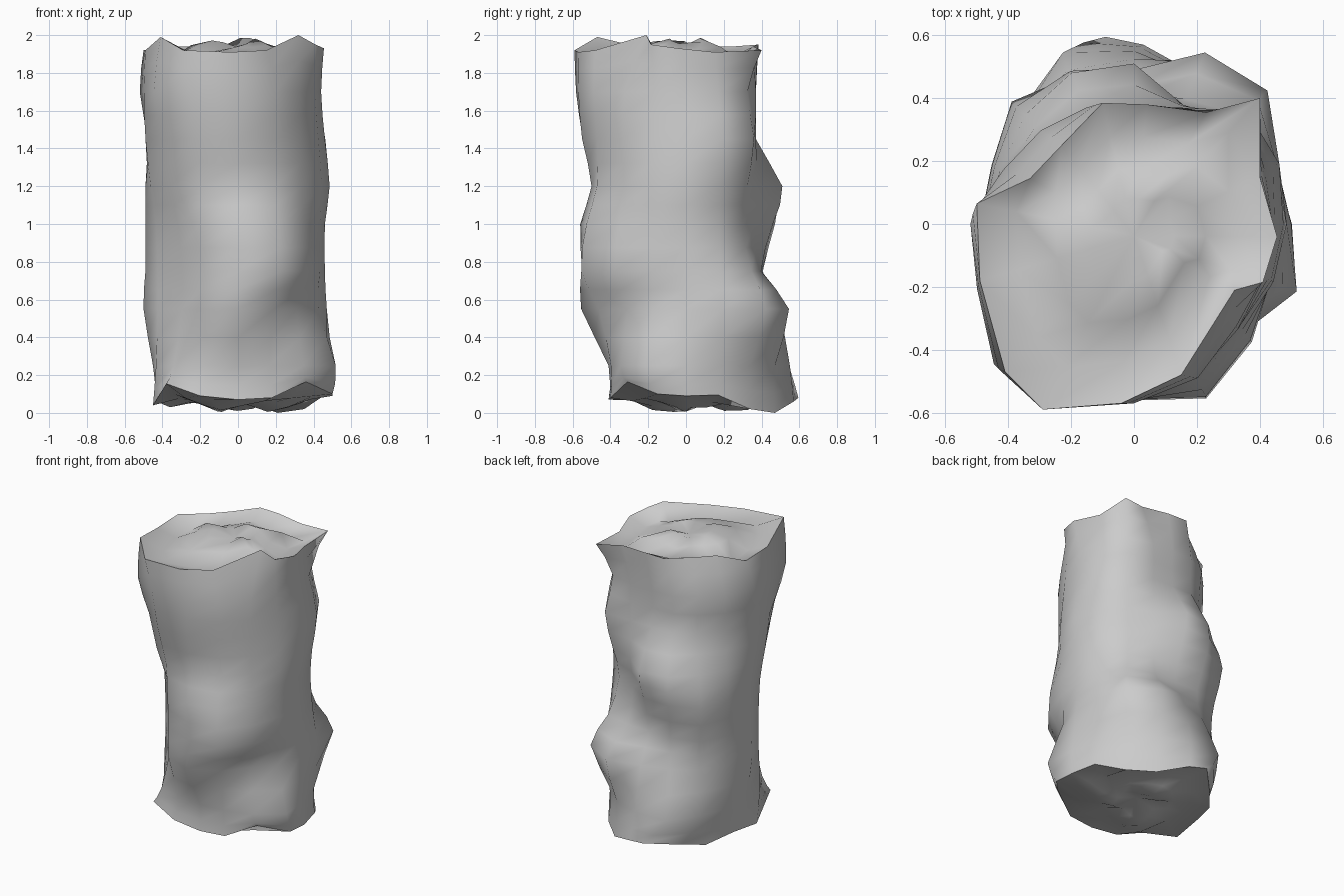
import bpy, bmesh, math, random
from mathutils import Vector

if "Cube" in bpy.data.objects:
    bpy.data.objects.remove(bpy.data.objects["Cube"])

random.seed(4)
N = 16  # columns around the trunk

# Wall radii per height, one value every 22.5 degrees starting at +x
LEVELS = {
    0.25: (.50, .48, .48, .51, .55, .59, .51, .47, .45, .47, .48, .44, .41, .43, .49, .56),
    0.55: (.47, .50, .60, .59, .49, .47, .48, .47, .50, .46, .42, .51, .555, .50, .44, .46),
    0.75: (.46, .48, .49, .43, .40, .44, .50, .48, .49, .46, .42, .51, .55, .60, .53, .47),
    1.00: (.46, .46, .42, .39, .46, .51, .55, .49, .49, .47, .45, .52, .56, .57, .50, .47),
    1.20: (.485, .47, .46, .41, .51, .52, .49, .48, .49, .50, .51, .53, .50, .51, .47, .48),
    1.45: (.46, .50, .51, .40, .37, .40, .40, .44, .48, .53, .56, .59, .55, .51, .47, .46),
    1.70: (.44, .45, .46, .40, .37, .40, .42, .45, .52, .54, .63, .63, .57, .53, .46, .44),
}
# Ragged broken rims
TOP = [(.455, -.04, 1.93), (.40, .15, 1.91), (.40, .40, 1.92), (.23, .355, 1.94),
       (.04, .38, 1.95), (-.10, .385, 1.95), (-.23, .25, 1.94), (-.33, .145, 1.94),
       (-.50, .065, 1.92), (-.49, -.18, 1.92), (-.41, -.47, 1.99), (-.29, -.59, 1.92),
       (-.04, -.57, 1.91), (.15, -.48, 1.92), (.32, -.21, 2.0), (.41, -.185, 1.95)]
BOTTOM = [(.50, 0, .09), (.46, .17, .095), (.35, .34, .02), (.21, .47, .0),
          (.03, .57, .06), (-.09, .595, .08), (-.26, .42, .05), (-.36, .30, .03),
          (-.43, .10, .06), (-.45, -.12, .04), (-.38, -.37, .155), (-.20, -.405, .09),
          (0, -.41, .07), (.18, -.40, .08), (.36, -.31, .165), (.50, -.15, .10)]


def wall_ring(z, radii):
    return [Vector((r * math.cos(math.tau * i / N), r * math.sin(math.tau * i / N), z))
            for i, r in enumerate(radii)]


def midpoint(a, b, c, d):
    return (b + c) * 0.5625 - (a + d) * 0.0625


def bridge(bm, lower, upper):
    for i in range(N):
        j = (i + 1) % N
        bm.faces.new((lower[i], lower[j], upper[j], upper[i]))


def cap(bm, rim, heights, centre, up, low, high):
    """Rough end surface: shrinking rings with uneven heights."""
    prev = rim
    c = sum((v.co for v in rim), Vector()) / N
    for scale, z in heights:
        ring = []
        phase = random.uniform(0, math.tau)
        for i, v in enumerate(rim):
            p = c.lerp(v.co, scale)
            wave = .015 * math.sin(3 * math.tau * i / N + phase)
            p.z = min(high, max(low, z + wave + random.uniform(-.012, .012)))
            ring.append(bm.verts.new(p))
        bridge(bm, *((prev, ring) if up else (ring, prev)))
        prev = ring
    tip = bm.verts.new((c.x, c.y, centre))
    for i in range(N):
        a, b = prev[i], prev[(i + 1) % N]
        bm.faces.new((a, b, tip) if up else (b, a, tip))


# Trunk wall with in-between rings for a smooth flow
rings = ([[Vector(p) for p in BOTTOM]] + [wall_ring(z, r) for z, r in LEVELS.items()]
         + [[Vector(p) for p in TOP]])
last = len(rings) - 1
bm = bmesh.new()
rows = []
for k, ring in enumerate(rings):
    rows.append([bm.verts.new(p) for p in ring])
    if k < last:
        before, after = rings[max(k - 1, 0)], rings[min(k + 2, last)]
        rows.append([bm.verts.new(midpoint(before[i], ring[i], rings[k + 1][i], after[i]))
                     for i in range(N)])
for lower, upper in zip(rows, rows[1:]):
    bridge(bm, lower, upper)

# Rough end surfaces: dished near the rim, raised towards the middle
cap(bm, rows[-1], [(.75, 1.88), (.5, 1.93), (.28, 1.965)], 1.93, True, 1.84, 1.985)
cap(bm, rows[0], [(.75, .075), (.5, .04), (.28, .03)], .07, False, 0, .12)

# Sharp rims, smooth elsewhere
for f in bm.faces:
    f.smooth = True
for row in (rows[0], rows[-1]):
    for i in range(N):
        bm.edges.get((row[i], row[(i + 1) % N])).smooth = False
bmesh.ops.recalc_face_normals(bm, faces=bm.faces)

mesh = bpy.data.meshes.new("rough_log")
bm.to_mesh(mesh)
bm.free()
bpy.context.collection.objects.link(bpy.data.objects.new("rough_log", mesh))
